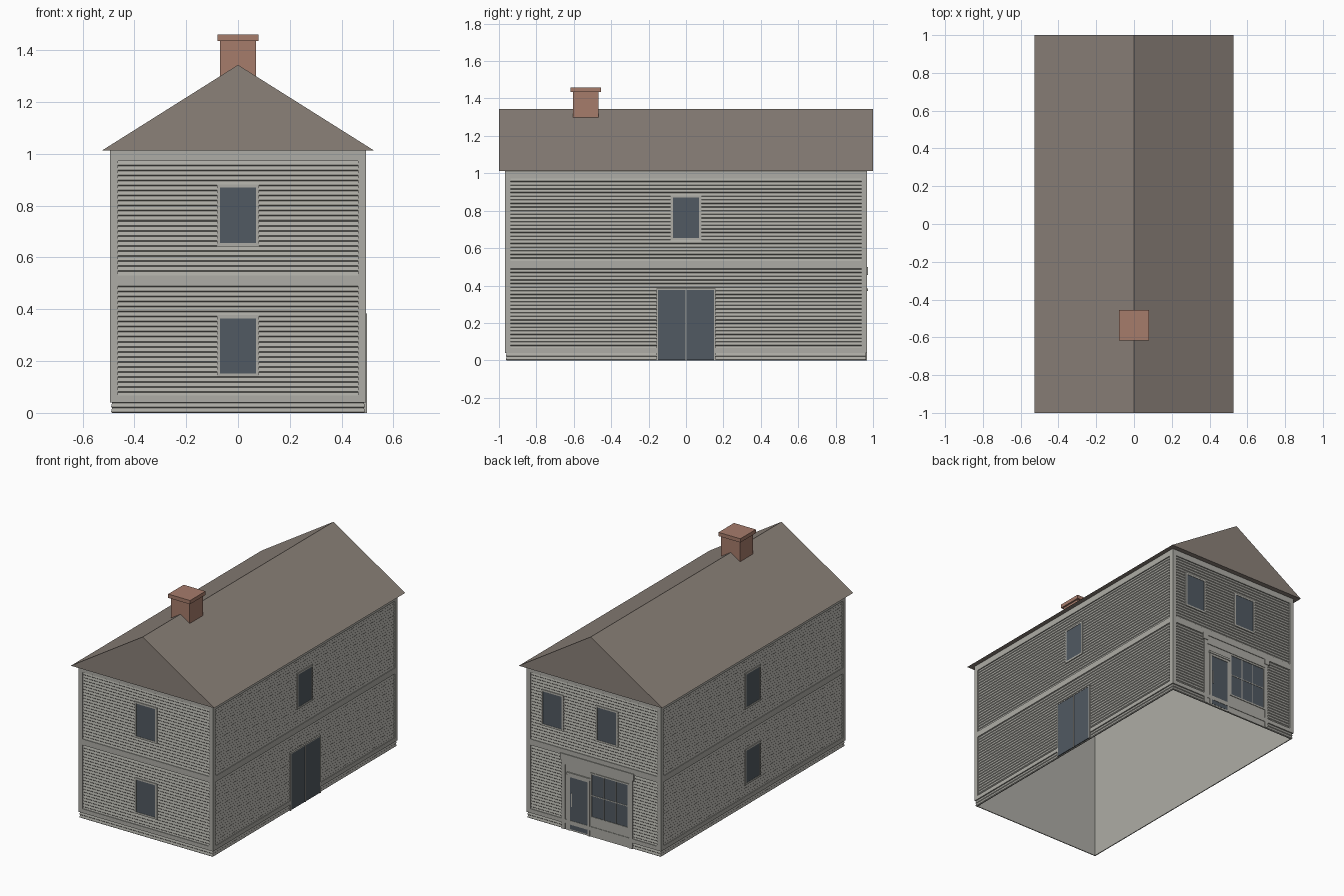
import bpy
import bmesh

cube = bpy.data.objects.get("Cube")
if cube:
    bpy.data.objects.remove(cube, do_unlink=True)

# Outer siding half sizes, wall height, trim thickness
W, D, H, T = 0.49, 0.963, 1.012, 0.004


def material(name, srgb):
    color = [(c / 255) ** 2.2 for c in srgb] + [1.0]
    m = bpy.data.materials.new(name)
    m.use_nodes = True
    m.diffuse_color = color
    bsdf = next(n for n in m.node_tree.nodes if n.type == 'BSDF_PRINCIPLED')
    bsdf.inputs["Base Color"].default_value = color
    return m


paint = material("grey paint", (172, 171, 164))
glass = material("dark glass", (82, 90, 98))
slate = material("brown roofing", (138, 128, 120))
brick = material("red brick", (165, 123, 107))


def finish(name, bm, mat):
    bmesh.ops.recalc_face_normals(bm, faces=bm.faces)
    mesh = bpy.data.meshes.new(name)
    bm.to_mesh(mesh)
    bm.free()
    mesh.materials.append(mat)
    ob = bpy.data.objects.new(name, mesh)
    bpy.context.scene.collection.objects.link(ob)
    return ob


def boxes(name, ranges, mat):
    """One object from boxes given as (x0, x1, y0, y1, z0, z1)."""
    bm = bmesh.new()
    for x0, x1, y0, y1, z0, z1 in ranges:
        for v in bmesh.ops.create_cube(bm, size=1)["verts"]:
            v.co = (x1 if v.co.x > 0 else x0,
                    y1 if v.co.y > 0 else y0,
                    z1 if v.co.z > 0 else z0)
    return finish(name, bm, mat)


def on_wall(side, u0, u1, z0, z1, depth):
    """Plate on a wall: u runs along it, depth stands proud of the siding."""
    sign = 1 if side in ("back", "left") else -1
    along_x = side in ("front", "back")
    plane = D if along_x else W
    a, b = sorted((sign * (plane - T), sign * (plane + depth)))
    return (u0, u1, a, b, z0, z1) if along_x else (a, b, u0, u1, z0, z1)


def frame(side, u0, u1, z0, z1, w, depth, sill=True):
    """Border boards around an opening."""
    parts = [on_wall(side, u0 - w, u0, z0, z1, depth),
             on_wall(side, u1, u1 + w, z0, z1, depth),
             on_wall(side, u0 - w, u1 + w, z1, z1 + w, depth)]
    if sill:
        parts.append(on_wall(side, u0 - w, u1 + w, z0 - w, z0, depth))
    return parts


# Lapped siding: a sawtooth profile swept round the house, open underneath
rows = 52
pitch = H / rows
profile = [(-0.01, H), (-0.01, 0)]
for i in range(rows):
    z = i * pitch
    profile += [(-T, z), (0, z + 0.004)]
profile.append((-T, H))
bm = bmesh.new()
rings = []
for o, z in profile:
    x, y = W + o, D + o
    rings.append([bm.verts.new(p) for p in
                  ((-x, -y, z), (x, -y, z), (x, y, z), (-x, y, z))])
for a, b in zip(rings, rings[1:] + rings[:1]):
    for k in range(4):
        n = (k + 1) % 4
        bm.faces.new((a[k], a[n], b[n], b[k]))
finish("siding_walls", bm, paint)

# Corner boards and horizontal bands
trim = []
for side in ("front", "back", "left", "right"):
    half = (W if side in ("front", "back") else D) + T
    for z0, z1 in ((0.04, 0.067), (0.49, 0.53), (0.972, H)):
        trim.append(on_wall(side, -half, half, z0, z1, T))
    for s in (-1, 1):
        u0, u1 = sorted((s * half, s * (half - 0.03)))
        trim.append(on_wall(side, u0, u1, 0.04, H, T))
boxes("corner_and_band_trim", trim, paint)

# Plain windows
upper, lower = (0.655, 0.87), (0.152, 0.365)
windows = [("front", 0, upper), ("front", 0, lower),
           ("right", 0, upper), ("right", 0, lower),
           ("left", 0, upper),
           ("back", 0.305, upper), ("back", -0.095, upper)]
panes, frames = [], []
for side, u, (z0, z1) in windows:
    panes.append(on_wall(side, u - 0.07, u + 0.07, z0, z1, 0.002))
    frames += frame(side, u - 0.07, u + 0.07, z0, z1, 0.012, T)
boxes("window_glass", panes, glass)
boxes("window_frames", frames, paint)

# Double side door
boxes("side_door_glass", [on_wall("left", -0.15, -0.004, 0.003, 0.375, 0.005),
                          on_wall("left", 0.004, 0.15, 0.003, 0.375, 0.005)], glass)
boxes("side_door_frame", frame("left", -0.15, 0.15, 0, 0.375, 0.008, 0.007, False)
      + [on_wall("left", -0.004, 0.004, 0, 0.375, 0.007)], paint)

# Shop front: backing panel, pilasters, cornice
boxes("shop_panel", [on_wall("back", -0.285, 0.235, 0, 0.48, 0.001)], paint)
boxes("shop_surround", [on_wall("back", -0.285, -0.26, 0, 0.46, 0.005),
                        on_wall("back", 0.21, 0.235, 0, 0.46, 0.005),
                        on_wall("back", -0.285, 0.235, 0.43, 0.5, 0.005),
                        on_wall("back", -0.295, -0.255, 0.455, 0.497, 0.009),
                        on_wall("back", 0.205, 0.245, 0.455, 0.497, 0.009),
                        on_wall("back", -0.295, 0.245, 0.488, 0.5, 0.009)], paint)

# Shop door with hood and handle
boxes("shop_door_glass", [on_wall("back", 0.045, 0.175, 0.01, 0.355, 0.002)], glass)
boxes("shop_door_frame", frame("back", 0.045, 0.175, 0, 0.355, 0.015, 0.005, False)
      + [on_wall("back", 0.025, 0.195, 0.37, 0.385, 0.009),
         on_wall("back", 0.16, 0.166, 0.16, 0.25, 0.005)], paint)

# Display window, three panes by two
u0, u1, z0, z1 = -0.25, 0.015, 0.135, 0.415
boxes("display_glass", [on_wall("back", u0, u1, z0, z1, 0.002)], glass)
bars = frame("back", u0, u1, z0, z1, 0.01, 0.005)
for k in (1, 2):
    u = u0 + (u1 - u0) * k / 3
    bars.append(on_wall("back", u - 0.003, u + 0.003, z0, z1, 0.004))
mid = (z0 + z1) / 2
bars.append(on_wall("back", u0, u1, mid - 0.003, mid + 0.003, 0.004))
boxes("display_bars", bars, paint)

# Solid gable roof
bm = bmesh.new()
ends = [[bm.verts.new((x, y, z)) for x, z in ((-0.526, H), (0.526, H), (0, 1.343))]
        for y in (-1, 1)]
for end in ends:
    bm.faces.new(end)
for k in range(3):
    n = (k + 1) % 3
    bm.faces.new((ends[0][k], ends[0][n], ends[1][n], ends[1][k]))
finish("gable_roof", bm, slate)

# Chimney shaft and cap
cy = -0.536
boxes("chimney", [(-0.069, 0.069, cy - 0.069, cy + 0.069, 1.25, 1.437),
                  (-0.08, 0.08, cy - 0.081, cy + 0.081, 1.435, 1.46)], brick)
